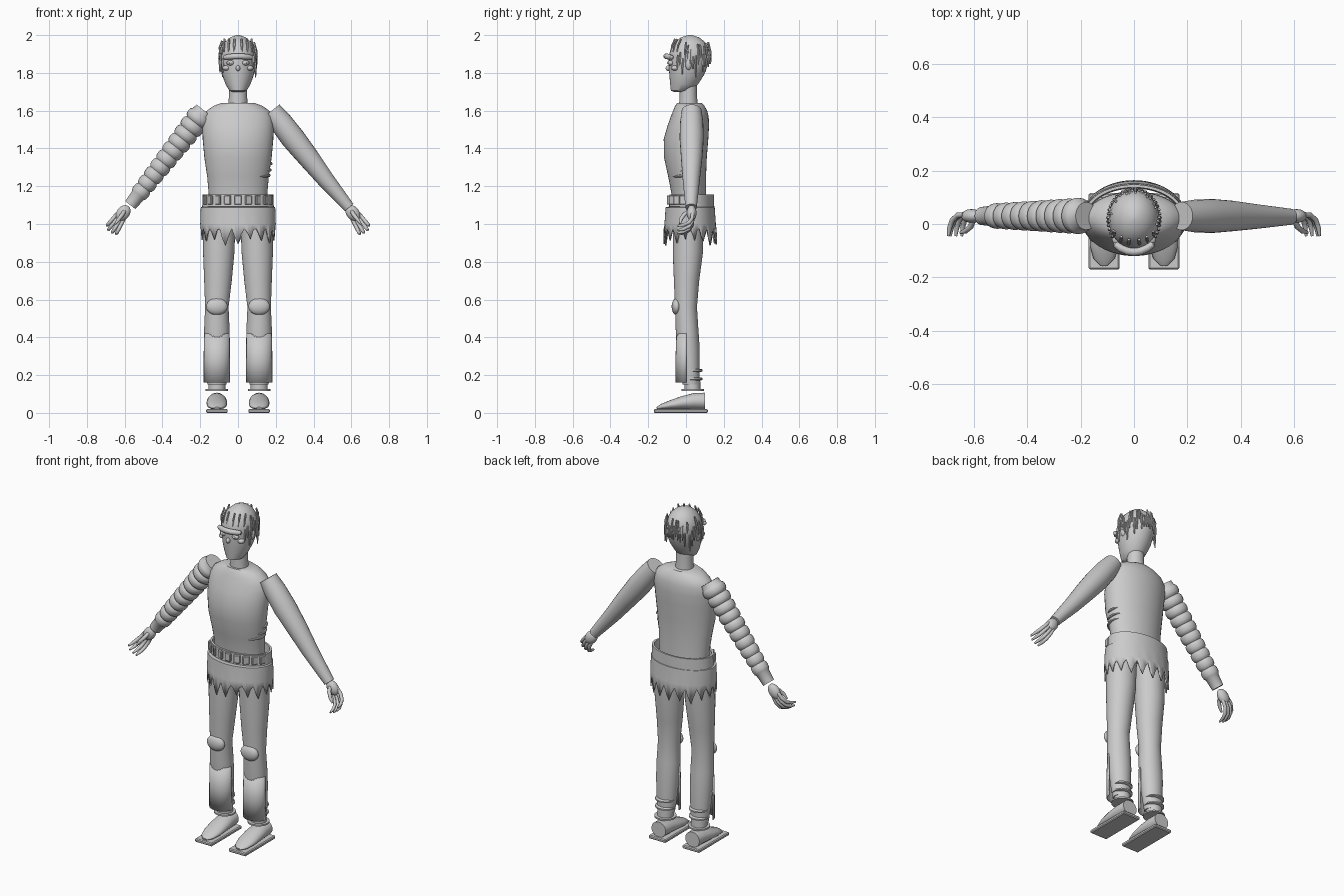
import bpy, bmesh, math, random
from mathutils import Vector, Matrix

if "Cube" in bpy.data.objects:
    bpy.data.objects.remove(bpy.data.objects["Cube"])

random.seed(4)
GREY = bpy.data.materials.new("plain grey")
GREY.diffuse_color = (0.6, 0.6, 0.6, 1)
GREY.use_nodes = True
GREY.node_tree.nodes["Principled BSDF"].inputs["Base Color"].default_value = GREY.diffuse_color


def finish(name, bm, angle=40):
    me = bpy.data.meshes.new(name)
    bm.to_mesh(me)
    bm.free()
    ob = bpy.data.objects.new(name, me)
    bpy.context.collection.objects.link(ob)
    me.materials.append(GREY)
    bpy.ops.object.select_all(action='DESELECT')
    ob.select_set(True)
    bpy.context.view_layer.objects.active = ob
    bpy.ops.object.shade_smooth_by_angle(angle=math.radians(angle))
    return ob


def tube(name, pts, radii, sides=24, ref=(0, 1, 0), caps=True):
    """Skin round or oval rings along a path."""
    bm, rings = bmesh.new(), []
    pts = [Vector(p) for p in pts]
    for i, p in enumerate(pts):
        t = (pts[min(i + 1, len(pts) - 1)] - pts[max(i - 1, 0)]).normalized()
        r = Vector(ref)
        v = (r - t * r.dot(t)).normalized()
        u = v.cross(t)
        ru, rv = radii[i] if isinstance(radii[i], tuple) else (radii[i],) * 2
        rings.append([bm.verts.new(p + u * ru * math.cos(a) + v * rv * math.sin(a))
                      for a in (k * math.tau / sides for k in range(sides))])
    for a, b in zip(rings, rings[1:]):
        for k in range(sides):
            j = (k + 1) % sides
            bm.faces.new((a[k], a[j], b[j], b[k]))
    if caps:
        bm.faces.new(rings[0][::-1])
        bm.faces.new(rings[-1])
    return finish(name, bm)


def column(name, rows, sides=32, caps=True):
    """Upright part from rows of (x, y, z, rx, ry), listed bottom to top."""
    for_z = []
    bm = bmesh.new()
    for x, y, z, rx, ry in rows:
        for_z.append([bm.verts.new((x + rx * math.cos(k * math.tau / sides),
                                    y + ry * math.sin(k * math.tau / sides), z)) for k in range(sides)])
    for a, b in zip(for_z, for_z[1:]):
        for k in range(sides):
            j = (k + 1) % sides
            bm.faces.new((a[k], a[j], b[j], b[k]))
    if caps:
        bm.faces.new(for_z[0][::-1])
        bm.faces.new(for_z[-1])
    return finish(name, bm)


def ball(name, loc, size, turn=0.0):
    bm = bmesh.new()
    bmesh.ops.create_uvsphere(bm, u_segments=20, v_segments=12, radius=1, matrix=Matrix.Translation(loc)
                              @ Matrix.Rotation(turn, 4, 'Y') @ Matrix.Diagonal((*size, 1)))
    return finish(name, bm)


def box(name, loc, size, turn=0.0, bevel=0.004):
    bm = bmesh.new()
    bmesh.ops.create_cube(bm, size=1, matrix=Matrix.Translation(loc)
                          @ Matrix.Rotation(turn, 4, 'Z') @ Matrix.Diagonal((*size, 1)))
    bmesh.ops.bevel(bm, geom=bm.edges[:], offset=bevel, segments=1, affect='EDGES')
    return finish(name, bm, 30)


# Torso and neck
column("torso", [(0, .02, 1.05, .15, .09), (0, .015, 1.16, .155, .092), (0, .006, 1.25, .163, .1),
                 (0, -.003, 1.35, .178, .113), (0, 0, 1.45, .187, .118), (0, .012, 1.52, .189, .11),
                 (0, .02, 1.57, .183, .1), (0, .022, 1.6, .165, .09), (0, .02, 1.625, .13, .078),
                 (0, .018, 1.64, .09, .066)], 40)
column("neck", [(0, .013, 1.62, .052, .05), (0, .012, 1.68, .048, .046), (0, .012, 1.75, .048, .046)])

# Head with flat chin and domed skull
column("head", [(0, -.03, 1.70, .03, .035), (0, -.022, 1.706, .046, .058), (0, -.01, 1.74, .066, .074),
                (0, .004, 1.79, .084, .092), (0, .012, 1.84, .093, .104), (0, .018, 1.89, .095, .109),
                (0, .02, 1.93, .088, .1), (0, .021, 1.965, .068, .078), (0, .022, 1.988, .041, .048),
                (0, .022, 2.0, .008, .01)], 32)

# Face
tube("brow", [(x, -.105 + 6 * x * x, 1.888 - 1.2 * x * x) for x in
              (-.075, -.07, -.05, -.025, 0, .025, .05, .07, .075)],
     [.003, .012, .015, .015, .015, .015, .015, .012, .003], 12, (0, 0, 1))
ball("nose", (0, -.094, 1.825), (.012, .014, .015))
for s in (-1, 1):
    ball("eye", (s * .04, -.08, 1.853), (.02, .016, .014))
    ball("pupil", (s * .04, -.094, 1.853), (.007, .006, .007))
    ball("cheek", (s * .062, -.058, 1.826), (.02, .02, .014))
    ball("ear", (s * .085, .013, 1.845), (.016, .018, .03))

# Loose strands of hair round the sides, back and brow line
for i in range(34):
    a = math.radians(-35 + 250 * i / 33)
    top = random.uniform(1.87, 1.97)
    low = top - random.uniform(.06, .12)
    k = 1.05 - max(0, top - 1.9) * 2.0
    x, y = math.cos(a), math.sin(a)
    low_k = 1.04
    tube("hair_strand", [(x * .094 * low_k, .018 + y * .108 * low_k, low),
                         (x * .094 * 1.04, .018 + y * .108 * 1.04, (low + top) / 2),
                         (x * .094 * k, .02 + y * .106 * k, top)], [.003, .007, .005], 6)
for x in (-.075, -.05, -.02, .02, .05, .075):
    y = .018 - .1 * math.sqrt(1 - (x / .1) ** 2)
    tube("hair_strand", [(x, y, 1.91), (x, y + .006, 1.945), (x * .95, y + .022, 1.98)],
         [.003, .006, .005], 6)

# Belt band with a row of plates across the front
column("belt_band", [(0, .03, 1.08, .178, .11), (0, .03, 1.08, .19, .12), (0, .03, 1.155, .187, .118),
                     (0, .03, 1.155, .175, .107), (0, .03, 1.10, .172, .105)], 40, False)
for i in range(9):
    a = math.radians(-90 + (i - 4) * 17)
    box("belt_plate", (.188 * math.cos(a), .03 + .124 * math.sin(a), 1.127), (.038, .014, .05),
        math.atan2(math.cos(a) * -.188, math.sin(a) * -.12) * -1)

# Ragged skirt with a toothed hem
bm, rows, N = bmesh.new(), [], 72
drop = [random.uniform(.885, .92) for _ in range(18)]
for z, rx, ry, cy in ((1.095, .172, .106, .03), (1.088, .197, .13, .022), (1.0, .2, .136, .022), (None, .196, .142, .022)):
    row = []
    for k in range(N):
        a = k * math.tau / N
        d = drop[k // 4]
        hem = (.975, d + .035, d, d + .05)[k % 4]
        row.append(bm.verts.new((rx * math.cos(a), cy + ry * math.sin(a), z or hem)))
    rows.append(row)
for a, b in zip(rows, rows[1:]):
    for k in range(N):
        j = (k + 1) % N
        bm.faces.new((a[k], b[k], b[j], a[j]))
skirt = finish("ragged_skirt", bm)
skirt.modifiers.new("cloth", 'SOLIDIFY').thickness = .008

# Legs, knees, shin flaps, ankles and shoes
for s in (-1, 1):
    x = s * .112
    column("trouser_leg", [(x, .028, .15, .05, .045), (x, .022, .22, .058, .05), (x, .012, .35, .066, .06),
                           (x, .005, .45, .067, .06), (x, 0, .56, .062, .058), (s * .106, .003, .7, .073, .067),
                           (s * .102, .01, .85, .083, .08), (s * .098, .012, 1.05, .086, .082)])
    ball("knee_pad", (x, -.05, .563), (.057, .026, .045))
    bm, prev = bmesh.new(), None
    for z, rx, ry in ((.16, .07, .058), (.28, .07, .058), (.42, .068, .053)):
        ring = [bm.verts.new((x + rx * math.cos(a), .002 + ry * math.sin(a), z))
                for a in (math.pi + k * math.pi / 12 for k in range(13))]
        if prev:
            for k in range(12):
                bm.faces.new((prev[k], prev[k + 1], ring[k + 1], ring[k]))
        prev = ring
    flap = finish("shin_flap", bm)
    flap.modifiers.new("cloth", 'SOLIDIFY').thickness = .005
    column("ankle", [(x, .035, .12, .045, .042), (x, .033, .18, .045, .042)])
    column("ankle_disc", [(x, .035, .117, .06, .06), (x, .035, .126, .06, .06)])
    for z in (.18, .225):
        column("ankle_ring", [(x, .036, z - .008, .045, .045), (x, .036, z - .004, .057, .052),
                              (x, .036, z + .004, .057, .052), (x, .036, z + .008, .045, .045)])
    tube("shoe", [(x, .1, .062), (x, .04, .061), (x, -.02, .053), (x, -.08, .042), (x, -.13, .032),
                  (x, -.155, .025)],
         [(.047, .045), (.052, .043), (.055, .035), (.053, .025), (.04, .015), (.015, .006)], 24, (0, 0, 1))
    box("sole", (x, -.027, .01), (.115, .286, .02), 0, .005)

# Smooth arm
tube("smooth_arm", [(.178, .03, 1.6), (.225, .03, 1.54), (.29, .03, 1.455), (.37, .03, 1.355),
                    (.46, .028, 1.24), (.588, .027, 1.087)], [.053, .061, .064, .057, .046, .03])

# Ribbed arm: a run of bulges that shrink toward the wrist
a, b = Vector((-.178, .03, 1.6)), Vector((-.57, .03, 1.1))
pts, radii, bulges = [a], [.052], 10
for i in range(bulges * 6 + 1):
    t = i / (bulges * 6)
    pts.append(a.lerp(b, .04 + .86 * t))
    radii.append((.069 - .022 * t) * (.82 + .18 * math.sqrt(abs(math.sin(math.pi * i / 6)))))
tube("ribbed_arm", pts + [b], radii + [.034])

# Hands with four curled fingers and a thumb
roots = [(.637, 1.058), (.63, 1.043), (.617, 1.033), (.603, 1.03)]
tips = [(.695, .99), (.688, .967), (.667, .953), (.645, .946)]
for s in (-1, 1):
    ball("palm", (s * .608, .03, 1.058), (.034, .026, .046), -s * math.radians(38))
    for (x0, z0), (x1, z1) in zip(roots, tips):
        p = [(s * (x0 + (x1 - x0) * t), y, z0 + (z1 - z0) * t)
             for t, y in ((0, .035), (.4, .033), (.75, .015), (.93, -.015), (1, -.045))]
        tube("finger", p, [.01, .01, .01, .009, .005], 10)
    tube("thumb", [(s * .6, .02, 1.07), (s * .612, -.01, 1.05), (s * .632, -.027, 1.025),
                   (s * .65, -.032, 1.0)], [.011, .011, .01, .005], 10)

# Torn slits on one side of the torso
for z, a0, a1 in ((1.25, -45, 25), (1.28, -20, 30), (1.315, -10, 25)):
    p = []
    for k in range(7):
        g = math.radians(a0 + (a1 - a0) * k / 6)
        r = .166 + (z - 1.25) * .15
        p.append((r * math.cos(g), .004 + .104 * math.sin(g), z + .012 * k / 6))
    tube("torn_slit", p, [.002, .005, .007, .008, .007, .005, .002], 8, (0, 0, 1))
